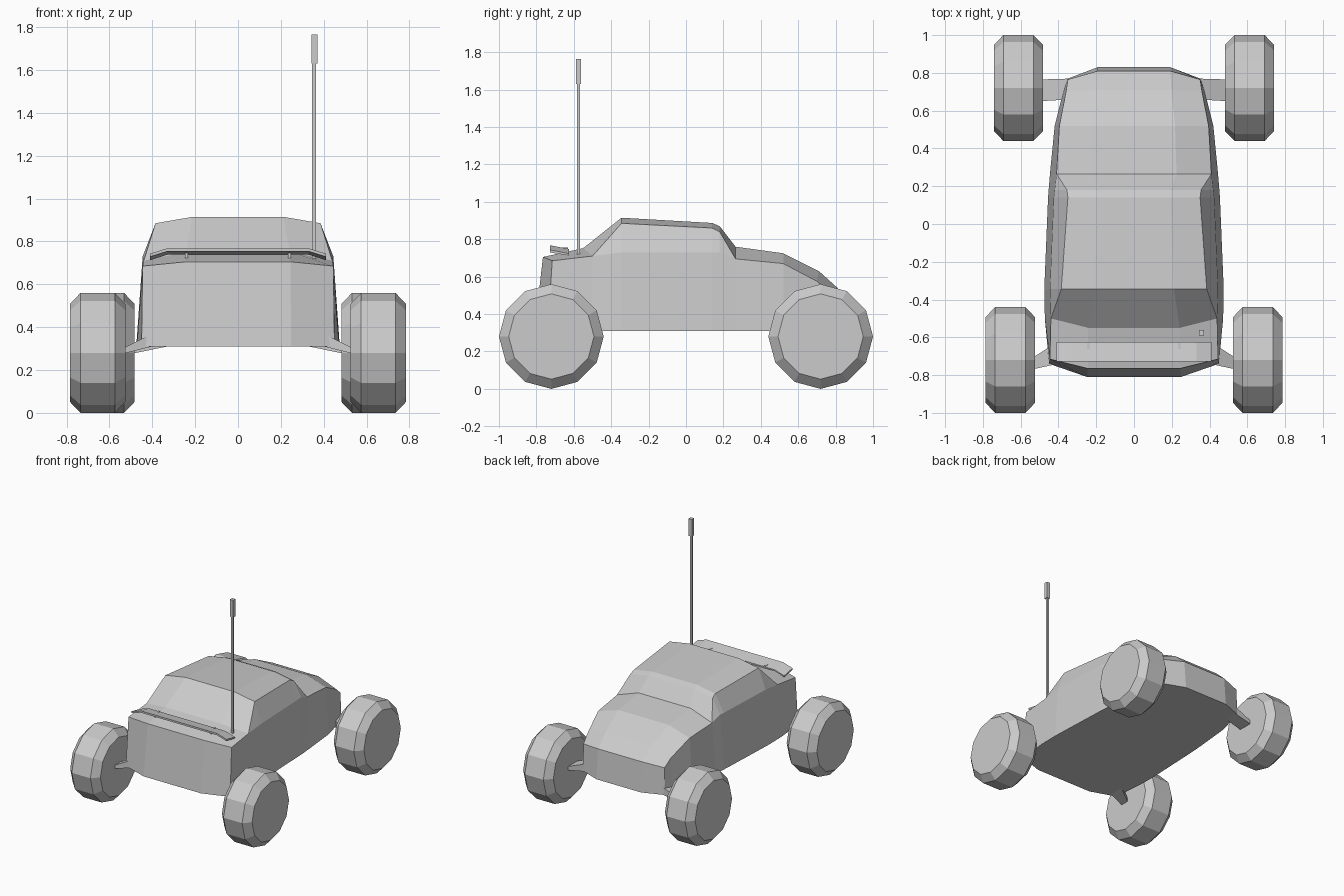
import bpy, bmesh
from mathutils import Matrix, Vector

cube = bpy.data.objects.get("Cube")
if cube:
    bpy.data.objects.remove(cube, do_unlink=True)

grey = bpy.data.materials.new("plain grey")
grey.use_nodes = True
colour = (0.6, 0.6, 0.6, 1)
grey.diffuse_color = colour
grey.node_tree.nodes["Principled BSDF"].inputs["Base Color"].default_value = colour

FLOOR, BELT = 0.31, 0.73


def finish(name, bm):
    bmesh.ops.remove_doubles(bm, verts=bm.verts, dist=0.0005)
    bmesh.ops.recalc_face_normals(bm, faces=bm.faces)
    mesh = bpy.data.meshes.new(name)
    bm.to_mesh(mesh)
    bm.free()
    mesh.materials.append(grey)
    obj = bpy.data.objects.new(name, mesh)
    bpy.context.collection.objects.link(obj)
    return obj


def loft(bm, rings, closed=False, caps=False):
    rows = [[bm.verts.new(p) for p in ring] for ring in rings]
    n = len(rows[0])
    for a, b in zip(rows, rows[1:]):
        for i in range(n if closed else n - 1):
            j = (i + 1) % n
            bm.faces.new((a[i], a[j], b[j], b[i]))
    if caps:
        bm.faces.new(rows[0])
        bm.faces.new(rows[-1])
    return rows


def box(name, centre, size):
    bm = bmesh.new()
    bmesh.ops.create_cube(bm, size=1, matrix=Matrix.Translation(centre) @ Matrix.Diagonal((*size, 1)))
    return finish(name, bm)


# Body: shell rows from tail to nose
# centre y, centre z, edge x, edge y, edge z, belt x, floor x
stations = [
    (-0.81, 0.31, 0.45, -0.74, 0.31, 0.45, 0.45),
    (-0.765, 0.705, 0.445, -0.715, 0.685, 0.445, 0.452),
    (-0.55, 0.752, 0.44, -0.50, 0.71, 0.44, 0.472),
    (-0.345, 0.915, 0.385, -0.345, 0.885, 0.445, 0.475),
    (0.14, 0.887, 0.35, 0.14, 0.86, 0.425, 0.455),
    (0.18, 0.87, 0.355, 0.18, 0.84, 0.42, 0.452),
    (0.265, 0.76, 0.41, 0.265, 0.695, 0.41, 0.445),
    (0.52, 0.725, 0.395, 0.52, 0.67, 0.395, 0.42),
    (0.71, 0.63, 0.36, 0.70, 0.575, 0.36, 0.375),
    (0.81, 0.54, 0.35, 0.765, 0.52, 0.35, 0.355),
    (0.83, 0.31, 0.35, 0.77, 0.31, 0.35, 0.35),
]
rings = []
for cy, cz, ex, ey, ez, bx, fx in stations:
    half = [(fx, ey, FLOOR), (bx, ey, min(BELT, ez)), (ex, ey, ez), (ex * 0.55, cy, cz)]
    rings.append(half + [(0, cy, cz)] + [(-x, y, z) for x, y, z in reversed(half)])
bm = bmesh.new()
loft(bm, rings)
bmesh.ops.remove_doubles(bm, verts=bm.verts, dist=0.0005)
bmesh.ops.dissolve_degenerate(bm, dist=0.0005, edges=bm.edges)
bmesh.ops.holes_fill(bm, edges=[e for e in bm.edges if e.is_boundary], sides=0)
finish("body", bm)


# Wheels: twelve-sided tyres with chamfered shoulders
def wheel(name, side, x, y):
    bm = bmesh.new()
    ring = []
    for off, r in ((-0.13, 0.228), (-0.08, 0.28), (0.08, 0.28), (0.13, 0.228)):
        arm = Vector((0, 0, r))
        ring.append([Vector((side * x + off, y, 0.28)) + Matrix.Rotation(i * 0.5235988, 3, 'X') @ arm
                     for i in range(12)])
    loft(bm, ring, closed=True, caps=True)
    return finish(name, bm)


# Suspension arms: tapered blocks from the body to each wheel
def suspension(name, side, inner, outer):
    bm = bmesh.new()
    ring = []
    for x, y0, y1, z0, z1 in (inner, outer):
        ring.append([(side * x, y0, z0), (side * x, y1, z0), (side * x, y1, z1), (side * x, y0, z1)])
    loft(bm, ring, closed=True, caps=True)
    return finish(name, bm)


for label, side in (("left", 1), ("right", -1)):
    wheel("rear_axle_wheel_" + label, side, 0.655, -0.72)
    wheel("nose_axle_wheel_" + label, side, 0.612, 0.72)
    suspension("rear_axle_arm_" + label, side,
               (0.40, -0.74, -0.62, FLOOR, 0.37), (0.54, -0.77, -0.71, 0.275, 0.30))
    suspension("nose_axle_arm_" + label, side,
               (0.33, 0.66, 0.77, FLOOR, 0.37), (0.50, 0.65, 0.765, 0.275, 0.30))
    box("spoiler_support_" + label, (side * 0.24, -0.655, 0.735), (0.015, 0.05, 0.04))

# Spoiler: thin blade with drooping ends
bm = bmesh.new()
blade = []
for x, drop in ((-0.41, 0.025), (-0.33, 0), (0.33, 0), (0.41, 0.025)):
    blade.append([(x, y, z - drop) for y, z in
                  ((-0.728, 0.768), (-0.625, 0.748), (-0.625, 0.738), (-0.728, 0.754))])
loft(bm, blade, closed=True, caps=True)
finish("spoiler", bm)

# Aerial
box("aerial_rod", (0.355, -0.575, 1.18), (0.017, 0.017, 0.94))
box("aerial_tip", (0.357, -0.575, 1.698), (0.028, 0.028, 0.134))
